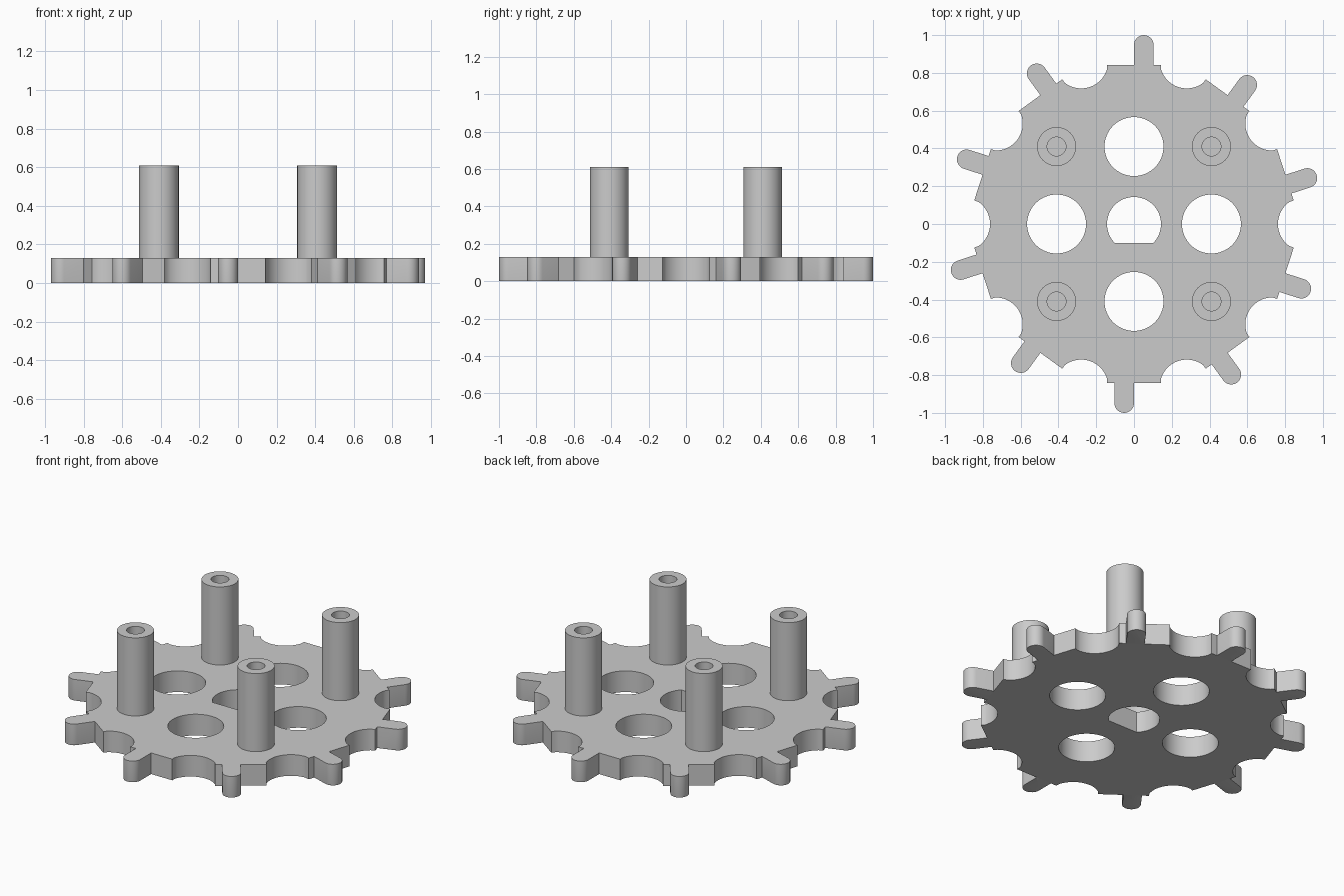
import bpy, bmesh
from math import sin, cos, pi, radians, hypot
from mathutils import Matrix

if "Cube" in bpy.data.objects:
    bpy.data.objects.remove(bpy.data.objects["Cube"])

gray = bpy.data.materials.new("plain_gray")
gray.use_nodes = True
gray.diffuse_color = (0.6, 0.6, 0.6, 1)
gray.node_tree.nodes["Principled BSDF"].inputs["Base Color"].default_value = gray.diffuse_color

TEETH = 10
THICK = 0.13       # plate thickness
FLAT = 0.843       # distance from centre to the flat at each tooth
HALF_FLAT = 0.143
TOOTH_R = 0.052
STEP = 2 * pi / TEETH


def arc(cx, cy, r, a0, a1, n):
    return [(cx + r * cos(a0 + (a1 - a0) * i / n),
             cy + r * sin(a0 + (a1 - a0) * i / n)) for i in range(n + 1)]


def circle(cx, cy, r, n=64):
    return arc(cx, cy, r, 0, 2 * pi, n)[:-1]


def turn(points, angle):
    rot = Matrix.Rotation(angle, 2)
    return [tuple(rot @ Matrix.Translation((x, y, 0)).to_translation().to_2d()) for x, y in points]


def extrude(name, loops, z0, z1, round_bottom=0):
    """Fill closed loops (inner loops become holes) and extrude them from z0 to z1."""
    curve = bpy.data.curves.new(name + "_profile", 'CURVE')
    curve.dimensions, curve.fill_mode = '2D', 'BOTH'
    curve.extrude = (z1 - z0) / 2
    for loop in loops:
        spline = curve.splines.new('POLY')
        spline.points.add(len(loop) - 1)
        for p, (x, y) in zip(spline.points, loop):
            p.co = (x, y, 0, 1)
        spline.use_cyclic_u = True
    temp = bpy.data.objects.new(name + "_profile", curve)
    bpy.context.collection.objects.link(temp)
    graph = bpy.context.evaluated_depsgraph_get()
    mesh = bpy.data.meshes.new_from_object(temp.evaluated_get(graph))
    bpy.data.objects.remove(temp)
    mesh.name = name

    bm = bmesh.new()
    bm.from_mesh(mesh)
    bmesh.ops.translate(bm, verts=bm.verts, vec=(0, 0, (z0 + z1) / 2))
    bmesh.ops.remove_doubles(bm, verts=bm.verts, dist=0.0002)
    bmesh.ops.recalc_face_normals(bm, faces=bm.faces)
    if round_bottom:
        # Outer bottom outline only, not the end that meets the plate
        rim = []
        for e in bm.edges:
            mid = (e.verts[0].co + e.verts[1].co) / 2
            if mid.z < z0 + 0.001 and hypot(mid.x, mid.y) > FLAT + 0.01 \
                    and e.calc_face_angle(0) > 0.5:
                rim.append(e)
        bmesh.ops.bevel(bm, geom=rim, offset=round_bottom, segments=4,
                        profile=0.5, affect='EDGES', clamp_overlap=True)
    bm.to_mesh(mesh)
    bm.free()
    mesh.materials.clear()
    mesh.materials.append(gray)
    obj = bpy.data.objects.new(name, mesh)
    bpy.context.collection.objects.link(obj)
    bpy.ops.object.select_all(action='DESELECT')
    obj.select_set(True)
    bpy.context.view_layer.objects.active = obj
    bpy.ops.object.shade_smooth_by_angle(angle=radians(30))
    return obj


# One tenth of the rim, at the top: flat land, then the scallop to its left
inward = pi / 2 + STEP / 2 + pi
mid_a = pi / 2 + STEP / 2
scallop = arc(0.905 * cos(mid_a), 0.905 * sin(mid_a), 0.143,
              inward + radians(55), inward - radians(55), 16)
sector = [(HALF_FLAT, FLAT), (-HALF_FLAT, FLAT)] + scallop
outline = [p for i in range(TEETH) for p in turn(sector, i * STEP)]

# Round lightening holes and the D-shaped shaft hole
holes = [circle(x, y, 0.156) for x, y in ((0.41, 0), (-0.41, 0), (0, 0.41), (0, -0.41))]
cut = radians(44.4)
holes.append(arc(0, 0, 0.143, -cut, pi + cut, 48))
extrude("sprocket_plate", [outline] + holes, 0, THICK)

# Offset round-ended teeth with softened lower edges
tip = 1 - TOOTH_R
tooth = [(0, FLAT), (2 * TOOTH_R, FLAT)] + arc(TOOTH_R, tip, TOOTH_R, 0, pi, 16)
extrude("sprocket_teeth", [turn(tooth, i * STEP) for i in range(TEETH)],
        0, THICK, round_bottom=0.025)

# Four hollow standoff posts
for side, x in (("left", 0.41), ("right", -0.41)):
    for end, y in (("front", -0.41), ("back", 0.41)):
        extrude(f"{end}_{side}_post", [circle(x, y, 0.103, 48), circle(x, y, 0.05, 32)],
                THICK, 0.61)
